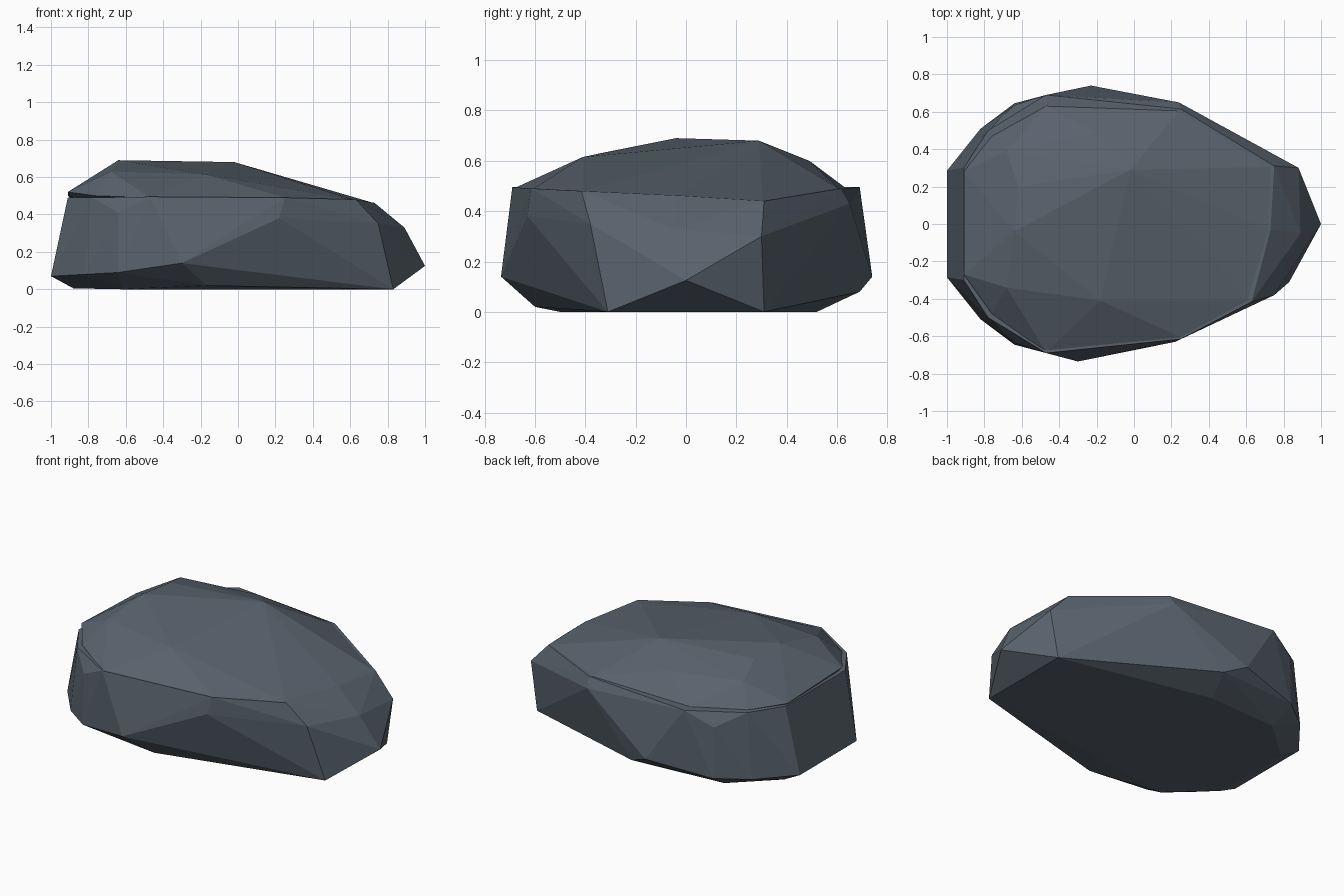
import bpy, bmesh

if "Cube" in bpy.data.objects:
    bpy.data.objects.remove(bpy.data.objects["Cube"])


def hull(name, points):
    """Flat-faced chunk of stone wrapped round a set of corner points."""
    bm = bmesh.new()
    for p in points:
        bm.verts.new(p)
    res = bmesh.ops.convex_hull(bm, input=bm.verts)
    loose = [v for v in bm.verts if not v.link_faces]
    bmesh.ops.delete(bm, geom=loose, context='VERTS')
    bmesh.ops.recalc_face_normals(bm, faces=bm.faces)
    me = bpy.data.meshes.new(name)
    bm.to_mesh(me)
    bm.free()
    ob = bpy.data.objects.new(name, me)
    bpy.context.collection.objects.link(ob)
    return ob


# Corners shared by the front and back flanks: x, distance from middle, z
flank = [(-1.0, .285, .08), (-.82, .51, .09), (-.64, .645, .10),
         (-.91, .30, .50), (-.78, .50, .50), (-.64, .635, .42),
         (-.47, .69, .505), (.25, .615, .50), (.22, .63, .39),
         (.83, .31, .01), (-.88, .27, .015), (-.62, .50, .01)]
sides = [(x, s * y, z) for x, y, z in flank for s in (-1, 1)]

# Lower body with its belly bulges and blunt nose
body = hull("rock_body", sides + [
    (-.30, -.735, .15), (-.17, -.60, .03), (-.23, .74, .15),
    (-.10, .69, .09), (-.15, .52, .01), (.24, .65, .44),
    (1.0, 0, .135), (.88, .30, .31), (.89, -.05, .34), (.75, -.38, .36),
    (.75, .31, .45), (.73, -.03, .472), (.63, -.415, .49)])

# Sloping cap resting on the body, leaving a narrow ledge at the back
cap = hull("rock_cap", [
    (-.64, -.04, .70), (-.02, .29, .69), (-.62, .20, .685),
    (-.68, -.34, .64), (-.18, -.41, .625),
    (-.68, .39, .63), (-.20, .49, .61),
    (-.91, .28, .51), (-.91, -.27, .53), (-.76, -.48, .51),
    (-.76, .47, .50), (-.47, -.685, .50), (-.47, .63, .505),
    (.25, -.605, .50), (.24, .605, .50), (.74, .305, .45),
    (.72, -.03, .473), (.62, -.41, .488),
    (-.80, .20, .40), (-.80, -.20, .40), (.60, 0, .38)])

# Fuse both chunks into one stone
mod = body.modifiers.new("fuse_cap", 'BOOLEAN')
mod.operation = 'UNION'
mod.solver = 'EXACT'
mod.object = cap
bpy.context.view_layer.update()
fused = bpy.data.meshes.new_from_object(
    body.evaluated_get(bpy.context.evaluated_depsgraph_get()))
body.modifiers.clear()
body.data = fused
body.name = "rock"
bpy.data.objects.remove(cap)

# Slate colour, facets left flat
slate = bpy.data.materials.new("slate")
slate.diffuse_color = (.10, .125, .155, 1)
slate.use_nodes = True
slate.node_tree.nodes["Principled BSDF"].inputs["Base Color"].default_value = slate.diffuse_color
fused.materials.clear()
fused.materials.append(slate)
low = min(v.co.z for v in fused.vertices)
for v in fused.vertices:
    v.co.z -= low
for p in fused.polygons:
    p.use_smooth = False
    p.material_index = 0
